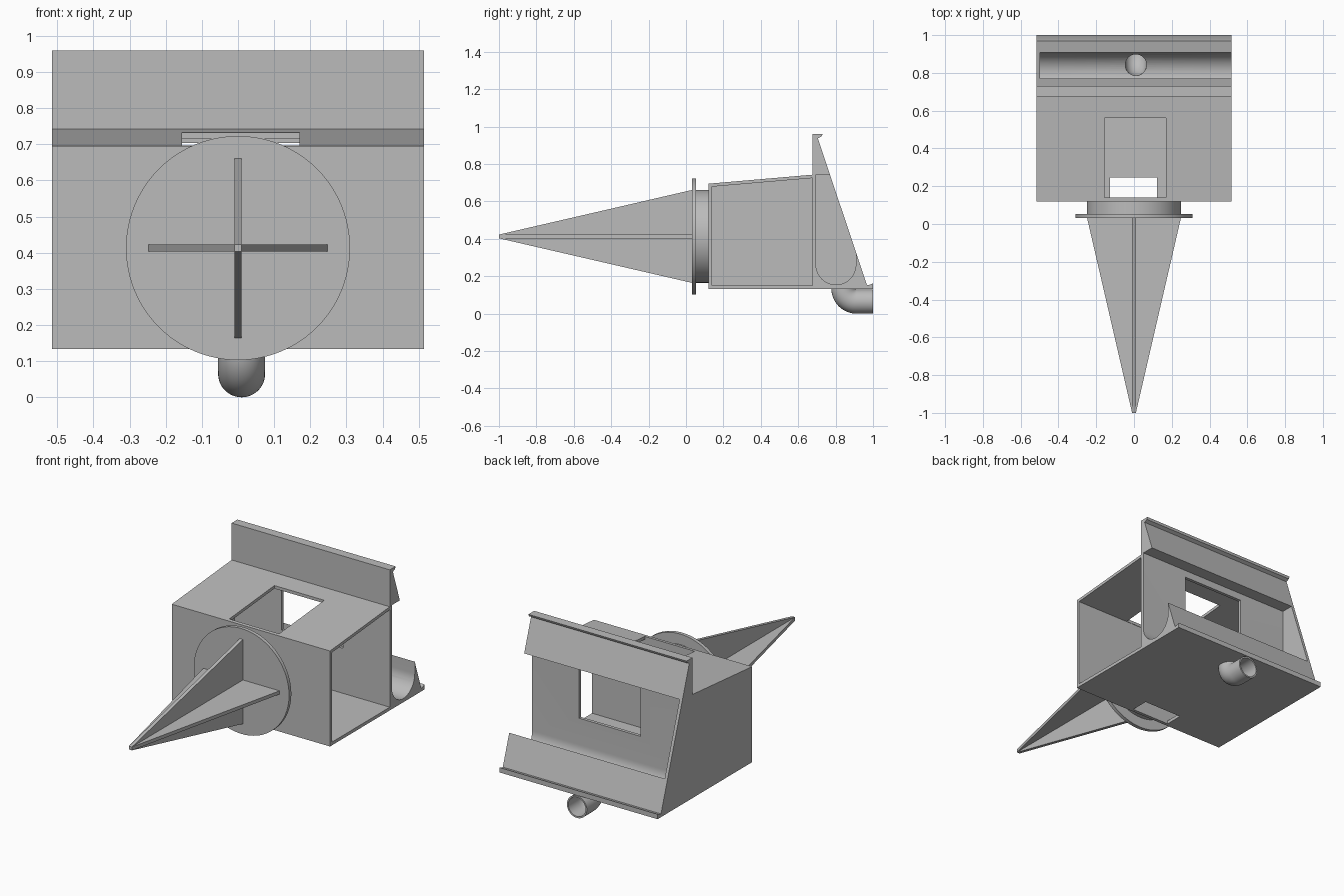
import bpy, bmesh, math
from mathutils import Vector, Matrix

cube = bpy.data.objects.get("Cube")
if cube:
    bpy.data.objects.remove(cube, do_unlink=True)

GREY = 0.5
mat = bpy.data.materials.new("plain grey")
mat.use_nodes = True
mat.diffuse_color = (GREY, GREY, GREY, 1)
mat.node_tree.nodes["Principled BSDF"].inputs["Base Color"].default_value = (GREY, GREY, GREY, 1)


def make(name, bm):
    bmesh.ops.recalc_face_normals(bm, faces=bm.faces[:])
    mesh = bpy.data.meshes.new(name)
    bm.to_mesh(mesh)
    bm.free()
    mesh.materials.append(mat)
    obj = bpy.data.objects.new(name, mesh)
    bpy.context.collection.objects.link(obj)
    return obj


def prism(name, profile, x0, x1):
    """Extrude a (y, z) profile along x."""
    bm = bmesh.new()
    face = bm.faces.new([bm.verts.new((x0, y, z)) for y, z in profile])
    ext = bmesh.ops.extrude_face_region(bm, geom=[face])
    bmesh.ops.translate(bm, vec=(x1 - x0, 0, 0),
                        verts=[v for v in ext["geom"] if isinstance(v, bmesh.types.BMVert)])
    return make(name, bm)


def block(name, x0, x1, y0, y1, z0, z1):
    return prism(name, [(y0, z0), (y1, z0), (y1, z1), (y0, z1)], x0, x1)


def cylinder(name, radius, depth, centre, axis="Z"):
    rot = Matrix.Rotation(math.pi / 2, 4, "X") if axis == "Y" else Matrix()
    bm = bmesh.new()
    bmesh.ops.create_cone(bm, cap_ends=True, segments=96, radius1=radius, radius2=radius,
                          depth=depth, matrix=Matrix.Translation(centre) @ rot)
    return make(name, bm)


def select(obj):
    bpy.ops.object.select_all(action="DESELECT")
    obj.select_set(True)
    bpy.context.view_layer.objects.active = obj


def cut(target, cutter):
    cutter.hide_render = True
    mod = target.modifiers.new("cut", "BOOLEAN")
    mod.operation = "DIFFERENCE"
    mod.solver = "EXACT"
    mod.object = cutter
    select(target)
    bpy.ops.object.modifier_apply(modifier=mod.name)
    bpy.data.objects.remove(cutter, do_unlink=True)


def smooth(obj):
    select(obj)
    bpy.ops.object.shade_smooth_by_angle(angle=math.radians(30))


# Housing: side profile with sloping roof, slanted back and two hook lips
W, WALL = 0.515, 0.018
housing = prism("housing", [
    (0.12, 0.133), (0.12, 0.695), (0.676, 0.743), (0.676, 0.96), (0.73, 0.96),
    (0.725, 0.947), (0.705, 0.937), (0.968, 0.152), (0.98, 0.154), (1.0, 0.162),
    (1.0, 0.133)], -W, W)

# Box chamber, open on the left side
cut(housing, prism("chamber_cutter", [
    (0.138, 0.152), (0.676, 0.152), (0.676, 0.725), (0.138, 0.679)], -W + WALL, W + 0.1))

# Round-bottomed trough, open at the back and on the left side
R, CY, CZ = 0.1065, 0.8015, 0.2615
arc = [(CY - R * math.cos(a), CZ - R * math.sin(a))
       for a in (math.pi * i / 32 for i in range(33))]
cut(housing, prism("trough_cutter",
                   [(0.695, 0.745)] + arc + [(0.908, 0.343), (1.1, 0.343), (1.1, 0.745)],
                   -W + WALL, W + 0.1))

# Openings: roof hatch, window to the trough, floor slot, drain
cut(housing, block("hatch_cutter", -0.155, 0.17, 0.14, 0.56, 0.6, 0.8))
cut(housing, block("window_cutter", -0.19, 0.21, 0.65, 0.72, 0.417, 0.703))
cut(housing, block("slot_cutter", -0.127, 0.122, 0.139, 0.246, 0.1, 0.2))
cut(housing, cylinder("drain_cutter", 0.056, 0.3, (0.01, 0.842, 0.25)))
smooth(housing)

# Drain pipe: hollow elbow swept from the floor to the back
BEND = 0.07
path = [((0.842, 0.145), 0)]
for i in range(17):
    a = math.pi / 2 * i / 16
    path.append(((0.842 + BEND - BEND * math.cos(a), 0.135 - BEND * math.sin(a)), a))
path.append(((1.0, 0.065), math.pi / 2))
bm = bmesh.new()
N = 48


def sweep(radius):
    rings = []
    for (y, z), a in path:
        side = Vector((0, math.cos(a), math.sin(a)))
        rings.append([bm.verts.new(Vector((0.01, y, z)) + radius * (
            Vector((1, 0, 0)) * math.cos(t) + side * math.sin(t)))
            for t in (2 * math.pi * k / N for k in range(N))])
    for r, s in zip(rings, rings[1:]):
        bridge(r, s)
    return rings


def bridge(r, s):
    for k in range(N):
        j = (k + 1) % N
        bm.faces.new((r[k], r[j], s[j], s[k]))


outer, inner = sweep(0.065), sweep(0.056)
bridge(outer[0], inner[0])
bridge(outer[-1], inner[-1])
smooth(make("drain_pipe", bm))

# Collar and flange disc in front of the housing
MID = 0.413
smooth(cylinder("collar", 0.248, 0.08, (0, 0.085, MID), "Y"))
smooth(cylinder("flange", 0.31, 0.021, (0, 0.0425, MID), "Y"))

# Ground stake: two crossed tapering fins
for name, turn in (("upright_fin", 0), ("level_fin", math.pi / 2)):
    fin = prism(name, [(-1, -0.01), (0.035, -0.249), (0.035, 0.249), (-1, 0.01)], -0.01, 0.01)
    fin.data.transform(Matrix.Translation((0, 0, MID)) @ Matrix.Rotation(turn, 4, "Y"))
